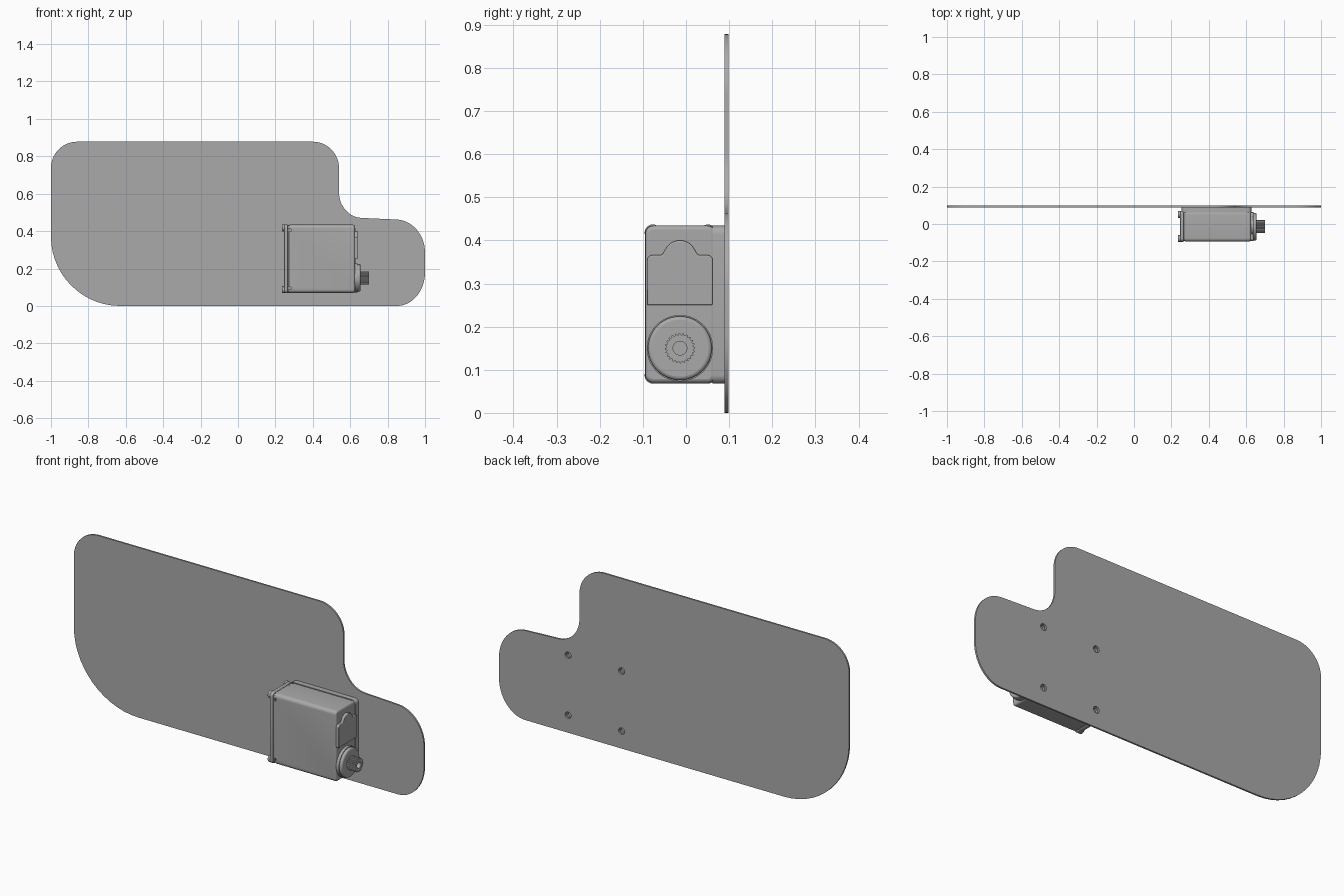
import bpy, bmesh
from math import sin, cos, pi, radians
from mathutils import Vector

if "Cube" in bpy.data.objects:
    bpy.data.objects.remove(bpy.data.objects["Cube"], do_unlink=True)

grey = bpy.data.materials.new("plain grey")
grey.use_nodes = True
grey.diffuse_color = (0.4, 0.4, 0.4, 1)
grey.node_tree.nodes["Principled BSDF"].inputs["Base Color"].default_value = (0.4, 0.4, 0.4, 1)

CY, CZ = -0.014, 0.15      # output shaft axis


def rounded(corners, steps=14):
    """Outline from (x, y, trim before, trim after) corners."""
    pts, n = [], len(corners)
    for i, (x, y, a, b) in enumerate(corners):
        p = Vector((x, y))
        s = p + (Vector(corners[i - 1][:2]) - p).normalized() * a
        e = p + (Vector(corners[(i + 1) % n][:2]) - p).normalized() * b
        h, k = s.lerp(p, 0.55), e.lerp(p, 0.55)
        for j in range(steps + 1):
            t = j / steps
            u = 1 - t
            pts.append(s * u**3 + h * 3*u*u*t + k * 3*u*t*t + e * t**3)
    return pts


def rounded_rect(x0, x1, y0, y1, r):
    return rounded([(x0, y0, r, r), (x1, y0, r, r), (x1, y1, r, r), (x0, y1, r, r)], 6)


def circle(cx, cy, r, n=48):
    return [(cx + r * cos(2*pi*i/n), cy + r * sin(2*pi*i/n)) for i in range(n)]


def prism(name, outline, axis, lo, hi, bevel=0, cutter=False):
    """Extrude an outline along x (outline is y,z) or y (outline is x,z)."""
    place = (lambda p, d: (d, p[0], p[1])) if axis == "x" else (lambda p, d: (p[0], d, p[1]))
    bm = bmesh.new()
    face = bm.faces.new([bm.verts.new(place(p, lo)) for p in outline])
    ext = bmesh.ops.extrude_face_region(bm, geom=[face])
    shift = Vector(place((0, 0), hi - lo))
    bmesh.ops.translate(bm, vec=shift, verts=[g for g in ext["geom"] if isinstance(g, bmesh.types.BMVert)])
    bmesh.ops.recalc_face_normals(bm, faces=bm.faces)
    mesh = bpy.data.meshes.new(name)
    bm.to_mesh(mesh)
    bm.free()
    mesh.materials.append(grey)
    ob = bpy.data.objects.new(name, mesh)
    bpy.context.collection.objects.link(ob)
    if cutter:
        ob.hide_render = True
        ob.hide_set(True)
        ob.display_type = "WIRE"
        return ob
    if bevel:
        mod = ob.modifiers.new("soft edges", "BEVEL")
        mod.width, mod.segments, mod.angle_limit = bevel, 3, radians(40)
    bpy.ops.object.select_all(action="DESELECT")
    ob.select_set(True)
    bpy.context.view_layer.objects.active = ob
    bpy.ops.object.shade_smooth_by_angle(angle=radians(30))
    return ob


def cut(target, cutter):
    mod = target.modifiers.new("cut", "BOOLEAN")
    mod.operation, mod.solver, mod.object = "DIFFERENCE", "EXACT", cutter


# Thin mounting plate with four screw holes
plate = prism("mounting_plate", rounded([
    (-1, 0, 0.37, 0.37), (1, 0, 0.15, 0.18), (1, 0.455, 0.17, 0.15),
    (0.54, 0.476, 0.12, 0.13), (0.54, 0.878, 0.14, 0.14), (-1, 0.878, 0.14, 0.14)]),
    "y", 0.089, 0.098)

# Spacer between plate and motor
pad = prism("motor_spacer", rounded_rect(0.255, 0.627, 0.068, 0.434, 0.02), "y", 0.062, 0.089)
for x in (0.3, 0.605):
    for z in (0.09, 0.4):
        cut(plate, prism("plate_hole_cutter", circle(x, z, 0.017, 24), "y", 0.08, 0.11, cutter=True))
        cut(pad, prism("spacer_hole_cutter", circle(x, z, 0.013, 24), "y", 0.078, 0.11, cutter=True))

# Motor case and rear cover, with a fine seam between them
case = prism("motor_case", rounded_rect(-0.094, 0.068, 0.07, 0.434, 0.018), "x", 0.27, 0.625, 0.009)
prism("case_seam", rounded_rect(-0.091, 0.065, 0.073, 0.431, 0.017), "x", 0.264, 0.272)
prism("rear_cover", rounded_rect(-0.095, 0.069, 0.068, 0.435, 0.018), "x", 0.247, 0.266, 0.003)

# Small notches in the case beside the cover screws
for z in (0.095, 0.405):
    notch = prism("notch_cutter", [(0.274, z - 0.007), (0.284, z - 0.007), (0.284, z + 0.007),
                                   (0.274, z + 0.007)], "y", -0.11, -0.085, cutter=True)
    cut(case, notch)

# Cover screws at the four corners
for y in (-0.077, 0.051):
    for z in (0.087, 0.418):
        prism("cover_screw", circle(y, z, 0.019, 24), "x", 0.234, 0.25, 0.005)

# Raised end panel with an arched top
arch = [(CY + 0.038 * cos(a * pi / 16), 0.362 + 0.038 * sin(a * pi / 16)) for a in range(17)]
prism("end_panel", [(-0.09, 0.25), (0.062, 0.25), (0.062, 0.358), (0.054, 0.366), (0.028, 0.366)]
      + arch[2:-2] + [(-0.056, 0.366), (-0.082, 0.366), (-0.09, 0.358)], "x", 0.62, 0.639, 0.003)

# Bearing collar around the output shaft
prism("collar_base", circle(CY, CZ, 0.077), "x", 0.615, 0.64)
prism("collar", circle(CY, CZ, 0.074), "x", 0.635, 0.655, 0.008)

# Toothed output shaft with a central bore
teeth = 24
spline = []
for i in range(teeth * 4):
    r = 0.035 if i % 4 < 2 else 0.031
    a = 2 * pi * i / (teeth * 4)
    spline.append((CY + r * cos(a), CZ + r * sin(a)))
shaft = prism("output_shaft", spline, "x", 0.65, 0.701)
cut(shaft, prism("bore_cutter", circle(CY, CZ, 0.016, 32), "x", 0.67, 0.72, cutter=True))
